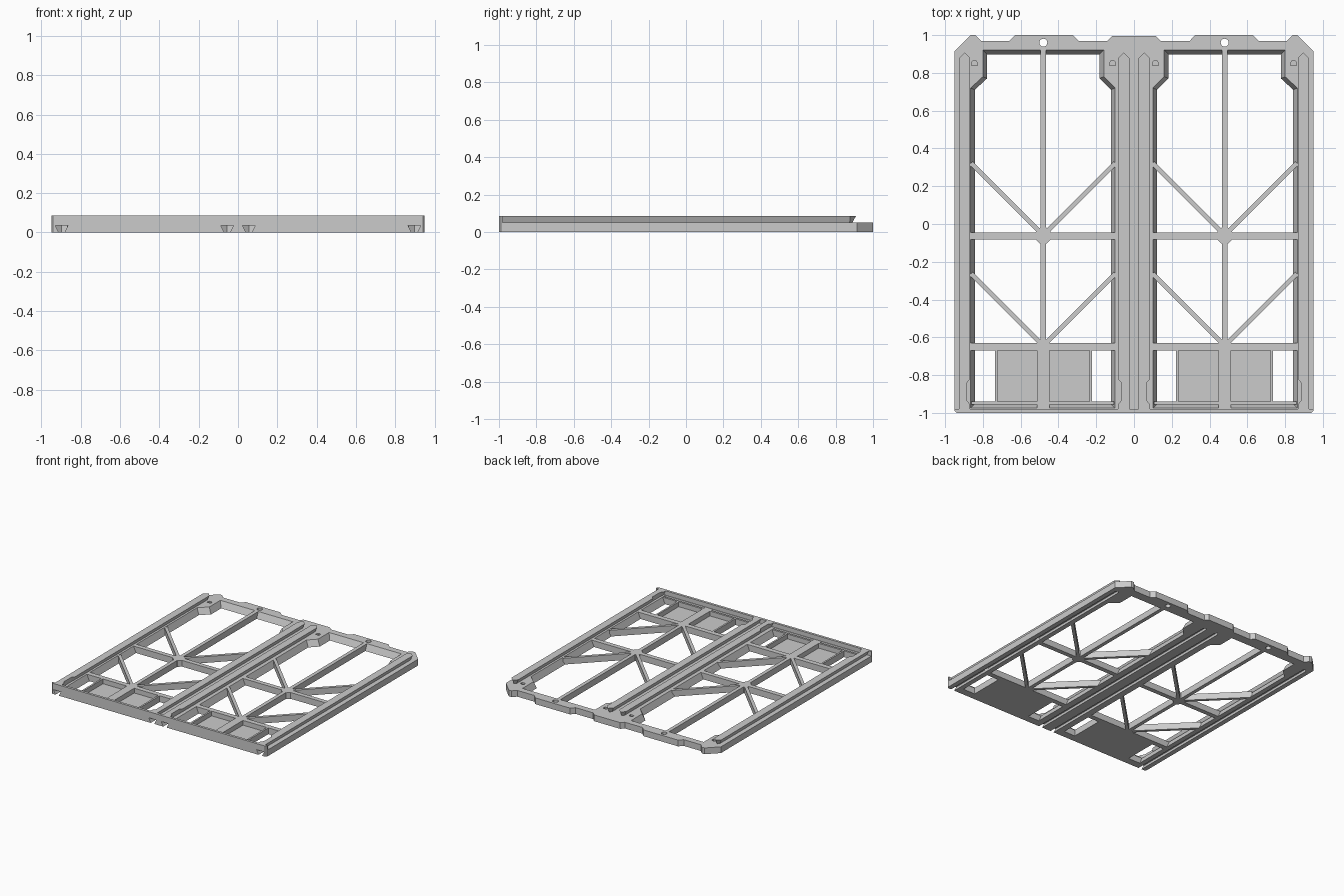
import bpy, bmesh, math
from mathutils import Vector

if "Cube" in bpy.data.objects:
    bpy.data.objects.remove(bpy.data.objects["Cube"])

H = 0.05      # frame thickness
TOP = 0.085   # top of rails and front lip
CX = 0.48     # centre of one bay


def loft(name, low, high, z0, z1, mirror=False):
    """Prism between two matching outlines."""
    bm = bmesh.new()
    a = [bm.verts.new((x, y, z0)) for x, y in low]
    b = [bm.verts.new((x, y, z1)) for x, y in high]
    n = len(a)
    bm.faces.new(a[::-1])
    bm.faces.new(b)
    for i in range(n):
        j = (i + 1) % n
        bm.faces.new((a[i], a[j], b[j], b[i]))
    bmesh.ops.recalc_face_normals(bm, faces=bm.faces)
    me = bpy.data.meshes.new(name)
    bm.to_mesh(me)
    bm.free()
    ob = bpy.data.objects.new(name, me)
    bpy.context.collection.objects.link(ob)
    if mirror:
        ob.modifiers.new("mirror", 'MIRROR').use_mirror_merge = False
    return ob


def prism(name, pts, z0, z1, mirror=False):
    return loft(name, pts, pts, z0, z1, mirror)


def rect(x0, x1, y0, y1):
    return [(x0, y0), (x1, y0), (x1, y1), (x0, y1)]


def ngon(x, y, r, n, turn=0.0):
    return [(x + r * math.cos(2 * math.pi * i / n + turn),
             y + r * math.sin(2 * math.pi * i / n + turn)) for i in range(n)]


def inset(pts, d):
    """Mitred inward offset of a counter-clockwise outline."""
    out = []
    for i, p in enumerate(pts):
        p = Vector(p)
        e1 = (p - Vector(pts[i - 1])).normalized()
        e2 = (Vector(pts[(i + 1) % len(pts)]) - p).normalized()
        n1, n2 = Vector((-e1.y, e1.x)), Vector((-e2.y, e2.x))
        out.append(tuple(p + (n1 + n2) * d / (1 + n1.dot(n2))))
    return out


def strut(name, p, q, w):
    p, q = Vector(p), Vector(q)
    d = (q - p).normalized()
    n = Vector((-d.y, d.x)) * w / 2
    prism(name, [p - n, q - n, q + n, p + n], 0, H, True)


def cut(target, cutters):
    bpy.context.view_layer.objects.active = target
    for c in cutters:
        c.hide_render = True
        m = target.modifiers.new("cut", 'BOOLEAN')
        m.operation, m.solver, m.object = 'DIFFERENCE', 'EXACT', c
        bpy.ops.object.modifier_apply(modifier=m.name)


# Frame slab with tabbed back edge
right = [(0.95, -0.99), (0.95, 0.915), (0.865, 1.0), (0.84, 1.0), (0.81, 0.97),
         (0.66, 0.97), (0.63, 1.0), (0.325, 1.0), (0.295, 0.97), (0.14, 0.97), (0.115, 0.995)]
frame = prism("frame", right + [(-x, y) for x, y in right[::-1]], 0, H)

# Front lip with chamfered corners
lip = prism("front_lip", [(-0.94, -1), (0.94, -1), (0.95, -0.99), (0.95, -0.98),
                          (-0.95, -0.98), (-0.95, -0.99)], 0, TOP)

# Tapered bay opening with corner gussets
bay = [(0.10, -0.975), (0.865, -0.975), (0.865, 0.72), (0.80, 0.78), (0.80, 0.92),
       (0.16, 0.92), (0.16, 0.78), (0.10, 0.72)]
opening = loft("opening_cutter", inset(bay, 0.0264), inset(bay, -0.0044), -0.01, 0.06, True)

# Bolt holes and small gusset sockets
hole = prism("hole_cutter", ngon(CX, 0.96, 0.021, 20), -0.02, 0.1, True)
sockets = [prism("socket_cutter", [(x - 0.016, 0.838), (x + 0.016, 0.838), (x + 0.016, 0.855),
                                   (x + 0.008, 0.864), (x - 0.008, 0.864), (x - 0.016, 0.855)],
                 0.025, 0.06, True) for x in (0.113, 0.845)]

# Dovetail grooves below and matching rails above
grooves = []
for x, side in ((0.055, 1), (0.897, -1)):
    def outline(w, y0, tip):
        return [(x - w, y0), (x + w, y0), (x + w, tip - w), (x, tip), (x - w, tip - w)]
    grooves.append(loft("groove_cutter", outline(0.014, -1.05, 0.885),
                        outline(0.033, -1.05, 0.905), -0.002, 0.036, True))
    wide, thin = 0.03, 0.015

    def rail_outline(w, tip):
        e, nx = x + side * w, x + side * 0.0125
        return [(x - side * w, -0.982), (e, -0.982), (e, -0.955), (nx, -0.935), (nx, -0.84),
                (e, -0.82), (e, tip - w), (x, tip), (x - side * w, tip - w)]
    loft("dovetail_rail", rail_outline(thin, 0.89), rail_outline(wide, 0.908), H, TOP, True)

cut(frame, [opening, hole] + sockets + grooves)
cut(lip, grooves)
for c in [opening, hole] + sockets + grooves:
    bpy.data.objects.remove(c, do_unlink=True)

# Bay ribs
strut("long_rib", (CX, -0.64), (CX, 0.925), 0.03)
strut("middle_cross_rib", (0.095, -0.063), (0.87, -0.063), 0.037)
strut("front_cross_rib", (0.095, -0.65), (0.87, -0.65), 0.04)
prism("rib_hub", ngon(CX, -0.062, 0.046, 8, math.pi / 8), 0, H, True)
for y in (-0.05, -0.635):
    for side in (-1, 1):
        strut("diagonal_brace", (CX + side * 0.01, y), (CX + side * 0.382, y + 0.372), 0.024)

# Front pockets: floor, walls, centre divider
prism("pocket_floor", rect(0.222, 0.737, -0.955, -0.65), 0, 0.012, True)
prism("pocket_divider", rect(CX - 0.033, CX + 0.033, -0.985, -0.65), 0, H, True)
for x in (0.229, 0.73):
    strut("pocket_wall", (x, -0.955), (x, -0.65), 0.014)
strut("pocket_front_wall", (0.105, -0.948), (0.86, -0.948), 0.016)
